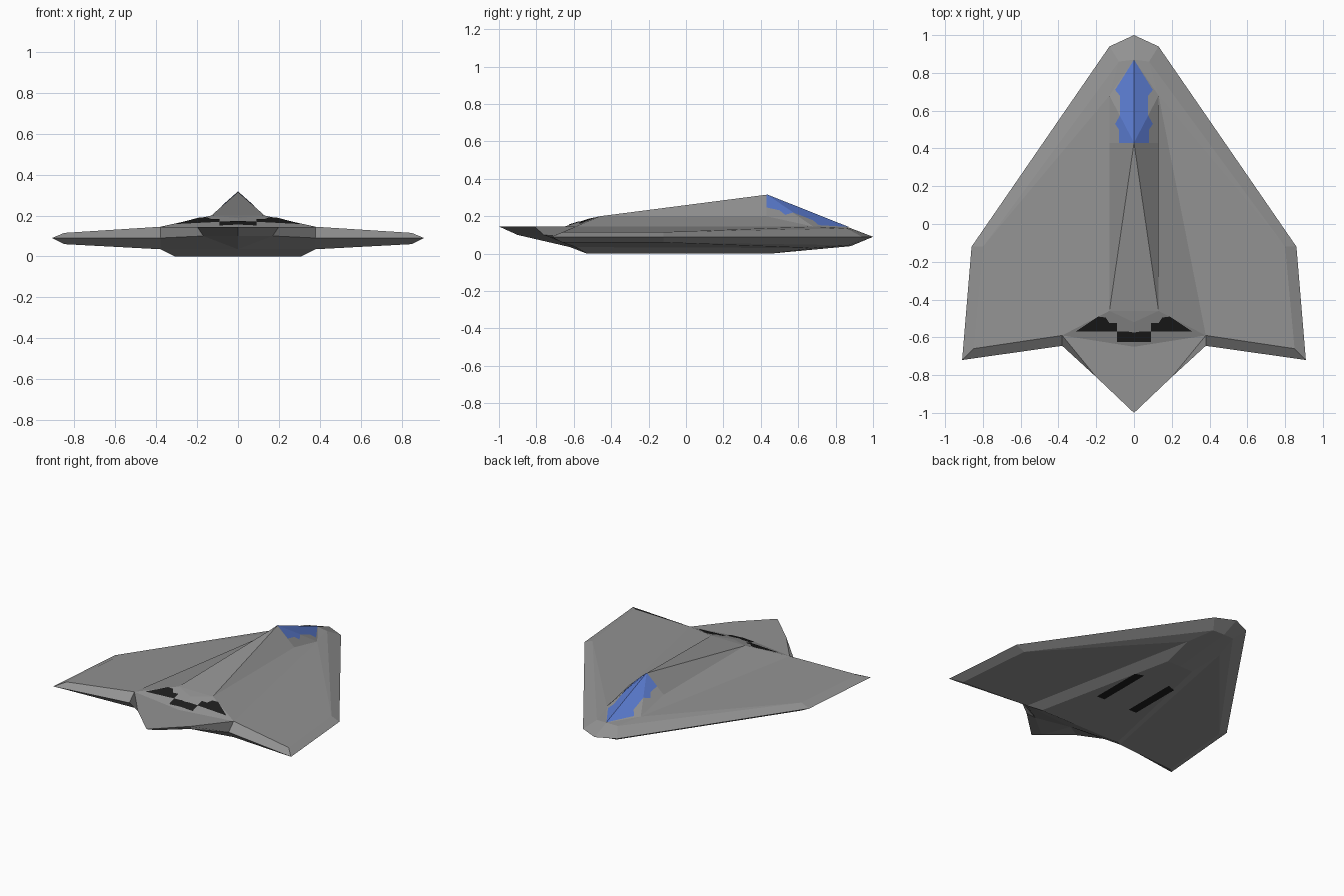
import bpy, bmesh

if "Cube" in bpy.data.objects:
    bpy.data.objects.remove(bpy.data.objects["Cube"])


def material(name, rgb):
    m = bpy.data.materials.new(name)
    m.diffuse_color = (*rgb, 1)
    m.use_nodes = True
    m.node_tree.nodes["Principled BSDF"].inputs["Base Color"].default_value = m.diffuse_color
    return m


GREY = material("hull_grey", (0.29, 0.29, 0.29))
BLUE = material("glass_blue", (0.10, 0.19, 0.60))
BLACK = material("vent_black", (0.012, 0.012, 0.012))


def mirrored(name, pts, faces, mat, up=None):
    """Mesh from right-half points and faces, mirrored over x = 0 with a shared seam."""
    bm = bmesh.new()
    right = {k: bm.verts.new(p) for k, p in pts.items()}
    left = {k: right[k] if p[0] == 0 else bm.verts.new((-p[0], p[1], p[2]))
            for k, p in pts.items()}
    for f in faces:
        bm.faces.new([right[k] for k in f])
        bm.faces.new([left[k] for k in reversed(f)])
    if up is None:
        bmesh.ops.recalc_face_normals(bm, faces=bm.faces[:])
    else:
        bm.normal_update()
        for f in bm.faces:
            if f.normal.z * up < 0:
                f.normal_flip()
    me = bpy.data.meshes.new(name)
    bm.to_mesh(me)
    bm.free()
    me.materials.append(mat)
    ob = bpy.data.objects.new(name, me)
    bpy.context.collection.objects.link(ob)
    return ob


def plate(name, outlines, height, mat, up=1):
    """Painted patches: 2D outlines laid on a surface given by height(x, y)."""
    pts, faces = {}, []
    for i, outline in enumerate(outlines):
        keys = []
        for j, (x, y) in enumerate(outline):
            pts[(i, j)] = (x, y, height(x, y))
            keys.append((i, j))
        faces.append(keys)
    return mirrored(name, pts, faces, mat, up)


# Right half of the hull, named points
P = {
    # sharp outer rim
    "nose": (0, 1, .09), "nose_r": (.13, .94, .09), "tip_f": (.86, -.12, .09),
    "tip_b": (.91, -.72, .09), "root_b": (.38, -.645, .09),
    # upper wing surface
    "t0": (0, .87, .14), "t1": (.08, .86, .135), "t2": (.80, -.12, .115),
    "t3": (.85, -.66, .115), "t4": (.38, -.59, .145), "t5": (.13, .68, .145),
    # lower wing surface
    "b0": (0, .88, .04), "b1": (.08, .87, .045), "b2": (.80, -.12, .06),
    "b3": (.85, -.66, .06), "b4": (.38, -.59, .035), "b5": (.13, .68, .03),
    # belly
    "k0": (0, .45, 0), "k1": (.10, .45, 0), "k2": (.31, -.53, 0),
    "k3": (0, -.53, 0), "k4": (0, -.62, .035),
    # spine and cockpit hump
    "peak": (0, .43, .315), "s1": (.13, .43, .2), "s2": (.13, -.46, .2),
    "s3": (0, -.46, .2), "s4": (0, -.52, .187), "s5": (0, -.65, .145),
    # tail plate
    "y0": (0, -1, .145), "y1": (.20, -.81, .145),
    "z0": (0, -.90, .10), "z1": (.17, -.76, .10),
}
F = [
    # bevelled rim, top and bottom
    "nose nose_r t1 t0", "nose_r tip_f t2 t1", "tip_f tip_b t3 t2", "tip_b root_b t4 t3",
    "nose nose_r b1 b0", "nose_r tip_f b2 b1", "tip_f tip_b b3 b2", "tip_b root_b b4 b3",
    # wing surfaces
    "t0 t1 t5", "t1 t2 t5", "t5 t2 t3 t4",
    "b0 b1 b5", "b1 b2 b5", "b5 b2 b3 b4",
    # belly
    "b5 b4 k2 k1", "b0 b5 k1 k0", "k0 k1 k2 k3", "k3 k2 b4 k4",
    # cockpit, spine and rear slope
    "t0 t5 peak", "peak t5 s1", "t5 t4 s2 s1", "peak s1 s2", "peak s2 s3",
    "s3 s2 s4", "s2 t4 s5 s4",
    # tail plate
    "t4 y1 y0 s5", "y0 y1 z1 z0", "y1 t4 root_b z1", "z0 z1 k4", "z1 root_b b4 k4",
]
mirrored("hull", P, [f.split() for f in F], GREY)


# Cockpit glass on the two facets of the hump
def hump(x, y):
    front = .315 - .398 * (y - .43) - .542 * x
    rear = .315 - .22 * (y - .43) - .885 * x
    return min(front, rear) + .003


plate("cockpit_glass", [
    [(0, .43), (0, .87), (.10, .71), (.075, .68), (.075, .574)],
    [(0, .43), (.075, .574), (.10, .53), (.08, .50), (.08, .43)],
], hump, BLUE)

# Exhaust openings on the rear slope
plate("exhaust", [
    [(.09, -.57), (.31, -.57), (.19, -.49), (.15, -.495), (.13, -.525), (.09, -.525)],
    [(0, -.625), (.09, -.625), (.09, -.57), (.03, -.57), (0, -.575)],
], lambda x, y: .148 + .854 * (.38 * (y + .65) - .06 * x), BLACK)

# Two long vents on the belly
plate("belly_vents", [[(.10, -.17), (.16, -.17), (.16, .20), (.10, .22)]],
      lambda x, y: -.002, BLACK, up=-1)
